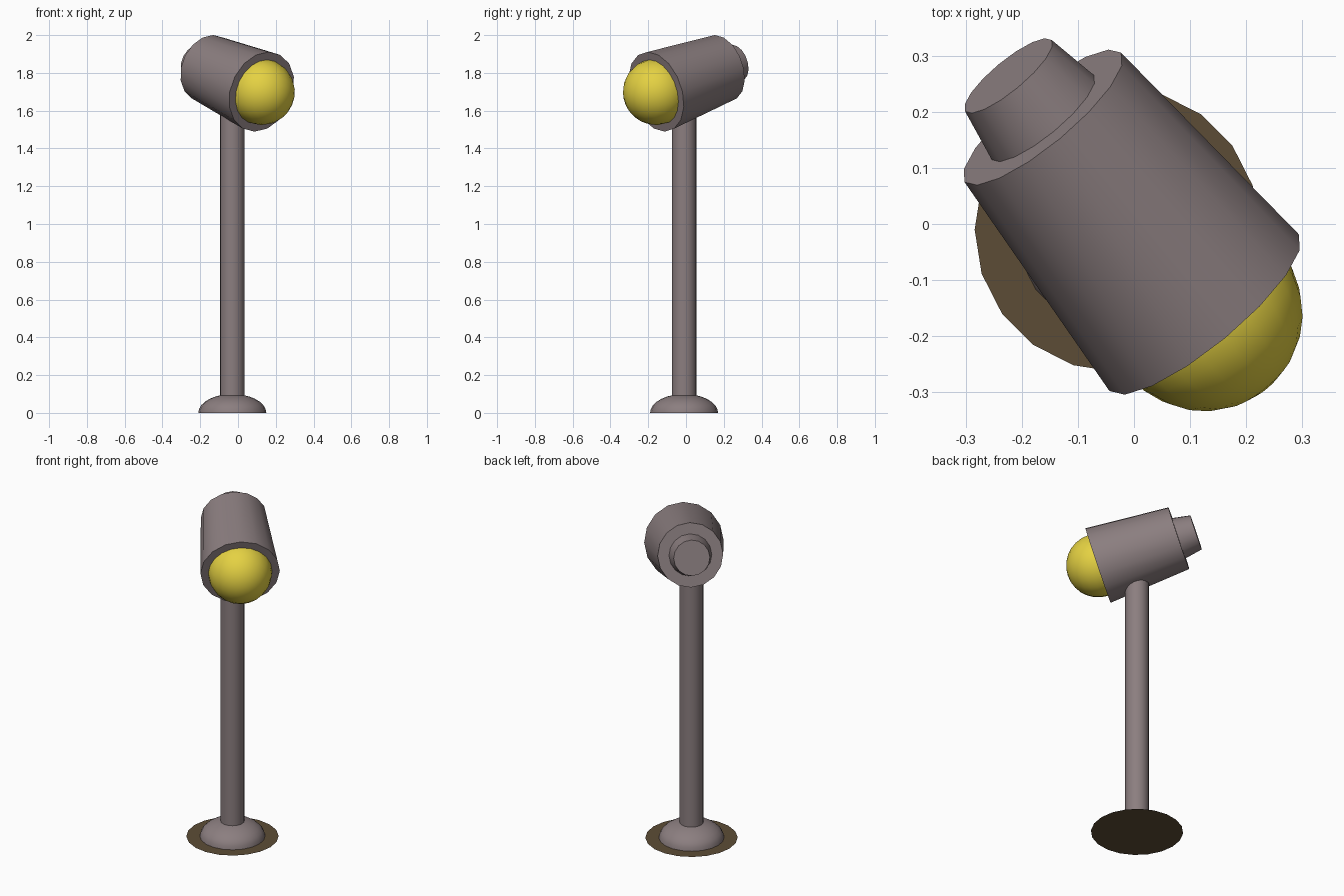
import bpy, bmesh, math
from mathutils import Vector, Matrix

cube = bpy.data.objects.get("Cube")
if cube:
    bpy.data.objects.remove(cube, do_unlink=True)


def material(name, rgb):
    m = bpy.data.materials.new(name)
    m.use_nodes = True
    color = (*rgb, 1.0)
    m.diffuse_color = color
    m.node_tree.nodes["Principled BSDF"].inputs["Base Color"].default_value = color
    return m


METAL = material("warm grey metal", (0.26, 0.21, 0.215))
GLASS = material("yellow glass", (0.78, 0.64, 0.055))
GROUND = material("dark brown", (0.108, 0.073, 0.037))


def finish(bm, name, mat, matrix):
    mesh = bpy.data.meshes.new(name)
    bm.to_mesh(mesh)
    bm.free()
    mesh.materials.append(mat)
    obj = bpy.data.objects.new(name, mesh)
    obj.matrix_world = matrix
    bpy.context.collection.objects.link(obj)
    bpy.ops.object.select_all(action='DESELECT')
    obj.select_set(True)
    bpy.context.view_layer.objects.active = obj
    bpy.ops.object.shade_smooth_by_angle(angle=math.radians(35))
    return obj


def lathe(name, profile, sides, mat, matrix, bottom=True):
    """Turn (radius, height) points, listed from the bottom up, around z."""
    bm = bmesh.new()
    rings = []
    for r, z in profile:
        angles = [math.tau * i / sides for i in range(sides)]
        rings.append([bm.verts.new((r * math.cos(a), r * math.sin(a), z)) for a in angles])
    for low, high in zip(rings, rings[1:]):
        for i in range(sides):
            j = (i + 1) % sides
            bm.faces.new((low[i], low[j], high[j], high[i]))
    bm.faces.new(rings[-1])
    if bottom:
        bm.faces.new(rings[0][::-1])
    return finish(bm, name, mat, matrix)


# Foot: flat ground disc, flattened dome and pole
foot = Matrix.Translation((-0.03, -0.01, 0))
lathe("ground_disc", [(0.254, 0)], 20, GROUND, foot, bottom=False)
steps = [math.radians(a) for a in range(0, 90, 12)]
lathe("base_dome", [(0.18 * math.cos(a), 0.1 * math.sin(a)) for a in steps],
      20, METAL, foot, bottom=False)
lathe("pole", [(0.065, 0.03), (0.065, 1.72)], 20, METAL, foot)

# Head: tapered housing with a rear cap, tilted down along its own axis
front = Vector((0.125, -0.158, 1.70))
back = Vector((-0.1625, 0.19, 1.826))
length = (back - front).length
turn = (back - front).to_track_quat('Z', 'Y').to_matrix().to_4x4()
head = Matrix.Translation(front) @ turn
lathe("lamp_housing", [(0.219, 0), (0.181, length)], 16, METAL, head)
lathe("rear_cap", [(0.12, length - 0.01), (0.1, length + 0.1)], 16, METAL, head)

# Bulb: globe set halfway into the housing
bm = bmesh.new()
bmesh.ops.create_uvsphere(bm, u_segments=20, v_segments=14, radius=0.176)
finish(bm, "bulb", GLASS, head)
